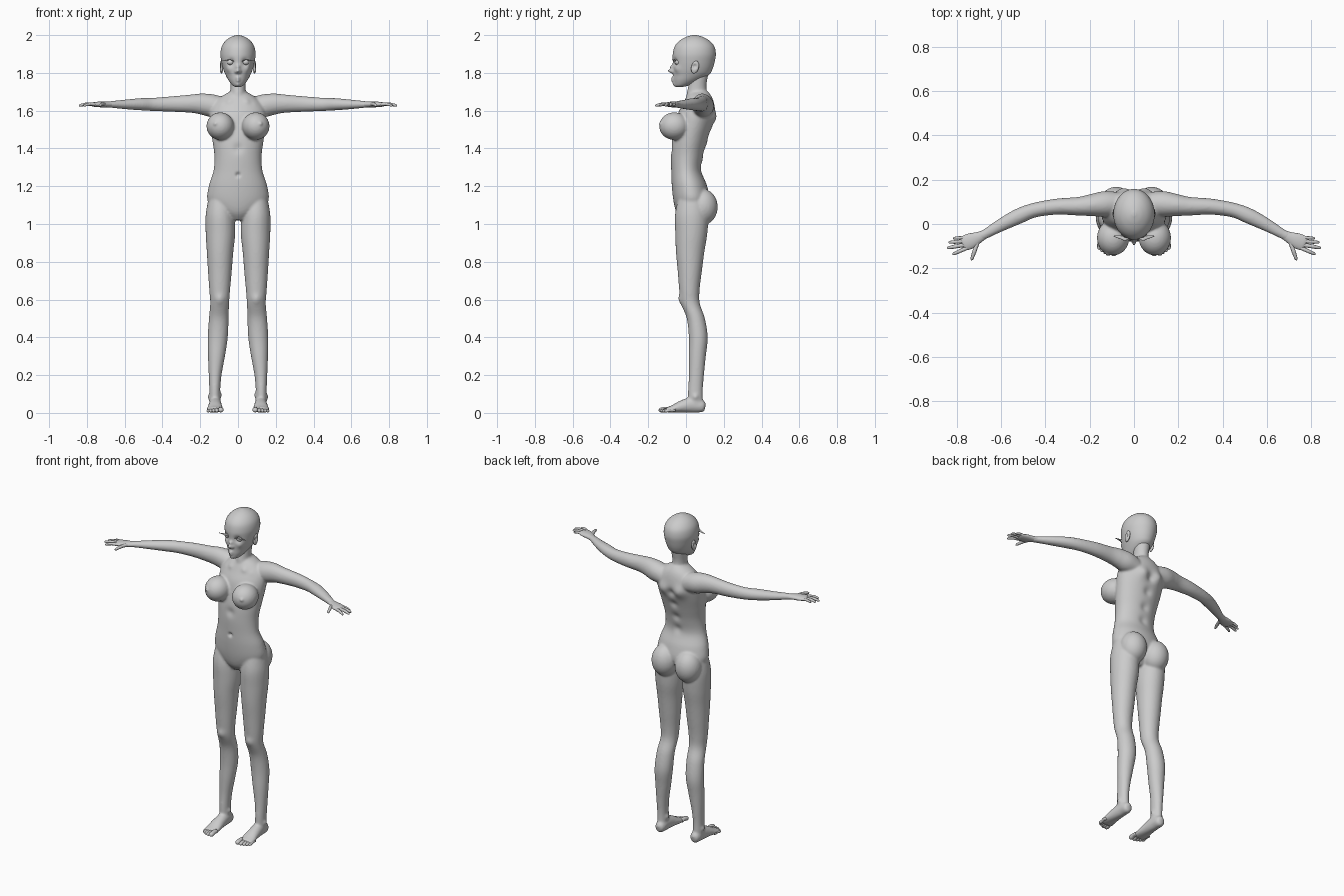
import bpy, bmesh, math
from mathutils import Vector, Matrix

Z = Vector((0, 0, 1))


def spline(rows, steps):
    # Catmull-Rom through all row values (position and radii together)
    out, n = [], len(rows)
    for i in range(n - 1):
        p = [rows[max(i - 1, 0)], rows[i], rows[i + 1], rows[min(i + 2, n - 1)]]
        for k in range(steps):
            t = k / steps
            out.append([0.5 * (2 * b + (c - a) * t + (2 * a - 5 * b + 4 * c - d) * t * t
                               + (3 * b - a - 3 * c + d) * t ** 3) for a, b, c, d in zip(*p)])
    return out + [list(rows[-1])]


def loft(bm, rows, upright=True, sides=(1,), segs=32, steps=5):
    # rows: x, y, z, half width, half depth; upright rings are horizontal
    pts = spline(rows, steps)
    for s in sides:
        rings = []
        for i, (x, y, z, a, b) in enumerate(pts):
            if upright:
                u, v = Vector((1, 0, 0)), Vector((0, 1, 0))
            else:
                d = Vector(pts[min(i + 1, len(pts) - 1)][:3]) - Vector(pts[max(i - 1, 0)][:3])
                u = d.cross(Z).normalized()
                v = u.cross(d).normalized()
            ring = []
            for k in range(segs):
                t = 2 * math.pi * k / segs
                p = Vector((x, y, z)) + u * a * math.cos(t) + v * b * math.sin(t)
                ring.append(bm.verts.new((s * p.x, p.y, p.z)))
            rings.append(ring)
        for r, q in zip(rings, rings[1:]):
            for k in range(segs):
                j = (k + 1) % segs
                bm.faces.new((r[k], r[j], q[j], q[k]))
        bm.faces.new(rings[0])
        bm.faces.new(rings[-1])


def column(table):
    # z, half width, front y, back y  ->  loft rows
    return [(0, (f + b) / 2, z, w, (b - f) / 2) for z, w, f, b in table]


def ball(bm, c, r, sides=(1, -1), tilt=0):
    for s in sides:
        m = (Matrix.Translation((s * c[0], c[1], c[2])) @ Matrix.Rotation(tilt, 4, 'X')
             @ Matrix.Diagonal((*r, 1)))
        bmesh.ops.create_uvsphere(bm, u_segments=28, v_segments=18, radius=1, matrix=m)


def sculpt(obj, dabs):
    # soft push: centre, radius, offset, mirrored over x
    for c, r, off in dabs:
        for s in ((1, -1) if c[0] else (1,)):
            centre = Vector((s * c[0], c[1], c[2]))
            push = Vector((s * off[0], off[1], off[2]))
            for v in obj.data.vertices:
                q = (v.co - centre).length_squared / (r * r)
                if q < 8:
                    v.co += push * math.exp(-q)


def finish(name, bm):
    bmesh.ops.recalc_face_normals(bm, faces=bm.faces)
    me = bpy.data.meshes.new(name)
    bm.to_mesh(me)
    bm.free()
    ob = bpy.data.objects.new(name, me)
    bpy.context.collection.objects.link(ob)
    for p in me.polygons:
        p.use_smooth = True
    return ob


BOTH = (1, -1)

# torso and neck
bm = bmesh.new()
loft(bm, column([(1.02, .04, -.02, .06), (1.06, .10, -.05, .09), (1.12, .16, -.066, .125),
                 (1.2, .155, -.075, .112), (1.28, .13, -.078, .083), (1.36, .125, -.08, .093),
                 (1.44, .135, -.075, .115), (1.52, .145, -.06, .14), (1.58, .148, -.045, .153),
                 (1.63, .135, -.02, .15), (1.67, .095, .0, .138), (1.70, .045, .018, .118)]), segs=48)
loft(bm, column([(1.62, .05, .0, .13), (1.68, .042, .002, .115), (1.73, .04, .012, .108),
                 (1.80, .045, .02, .12)]))
# chest and hips
ball(bm, (.094, -.062, 1.518), (.073, .08, .073))
ball(bm, (.08, .088, 1.09), (.078, .08, .095))
# legs
loft(bm, [(.095, .03, 1.14, .06, .07), (.095, .03, 1.05, .076, .088), (.093, .028, .95, .078, .085),
          (.095, .022, .85, .07, .075), (.096, .02, .75, .063, .064), (.097, .018, .65, .055, .054),
          (.097, .023, .58, .05, .05), (.102, .052, .5, .052, .048), (.107, .065, .4, .053, .05),
          (.114, .06, .3, .045, .045), (.121, .055, .2, .034, .04), (.123, .05, .12, .029, .039),
          (.122, .05, .05, .03, .04)], sides=BOTH)
# feet
loft(bm, [(.12, .102, .03, .012, .018), (.12, .088, .033, .028, .031), (.12, .04, .043, .032, .042),
          (.121, -.02, .034, .037, .033), (.122, -.07, .021, .043, .02), (.122, -.105, .015, .041, .013)],
     upright=False, sides=BOTH)
# arms
loft(bm, [(.06, .09, 1.615, .05, .05), (.13, .09, 1.625, .058, .06), (.19, .085, 1.635, .05, .056),
          (.25, .08, 1.637, .042, .048), (.35, .078, 1.635, .036, .041), (.45, .062, 1.633, .033, .035),
          (.52, .035, 1.634, .035, .032), (.6, -.005, 1.633, .029, .025), (.67, -.045, 1.633, .022, .018),
          (.70, -.058, 1.632, .022, .016)], upright=False, sides=BOTH)
body = finish("body", bm)

# fuse the body parts into one smooth skin
rm = body.modifiers.new("fuse", 'REMESH')
rm.mode = 'VOXEL'
rm.voxel_size = .0065
rm.use_smooth_shade = True
sm = body.modifiers.new("soften", 'SMOOTH')
sm.factor = .5
sm.iterations = 6
bpy.context.view_layer.objects.active = body
body.select_set(True)
bpy.ops.object.convert(target='MESH')
sculpt(body, [((.06, .155, 1.56), .04, (0, .018, 0)),      # shoulder blades
              ((0, .15, 1.55), .025, (0, -.012, 0)), ((0, .125, 1.47), .025, (0, -.01, 0)),
              ((0, .1, 1.38), .025, (0, -.009, 0)), ((0, .085, 1.3), .025, (0, -.008, 0)),
              ((0, -.078, 1.26), .011, (0, .014, 0)),      # navel
              ((0, -.08, 1.40), .025, (0, .008, 0)),       # midline
              ((.05, -.012, 1.655), .018, (0, -.008, 0)),  # collar bones
              ((.1, -.01, 1.648), .018, (0, -.008, 0)),
              ((.097, -.03, .6), .025, (0, -.008, 0)),     # kneecaps
              ((.153, .05, .085), .014, (.008, 0, 0)),     # ankle bones
              ((.094, .05, .095), .014, (-.008, 0, 0)),
              ((.122, -.138, 1.533), .010, (.002, -.010, 0))])

# head with sculpted face
bm = bmesh.new()
loft(bm, column([(1.725, .012, -.05, -.02), (1.735, .03, -.06, .02), (1.76, .05, -.066, .075),
                 (1.79, .066, -.067, .122), (1.82, .078, -.068, .14), (1.86, .088, -.07, .152),
                 (1.90, .093, -.07, .158), (1.94, .086, -.06, .15), (1.97, .066, -.035, .125),
                 (1.99, .038, 0, .09), (2.0, .008, .035, .055)]), segs=112, steps=8)
head = finish("head", bm)
sculpt(head, [((0, -.07, 1.811), .012, (0, -.03, 0)), ((0, -.07, 1.832), .011, (0, -.014, 0)),
              ((.011, -.07, 1.806), .008, (0, -.008, 0)), ((.038, -.062, 1.856), .018, (0, .014, 0)),
              ((0, -.068, 1.771), .011, (0, -.010, 0)), ((0, -.066, 1.758), .010, (0, -.009, 0)),
              ((0, -.068, 1.7645), .006, (0, .006, 0)), ((0, -.06, 1.738), .014, (0, -.008, 0)),
              ((.05, -.045, 1.82), .02, (.003, -.006, 0))])

# eyes, lashes and ears
bm = bmesh.new()
ball(bm, (.04, -.042, 1.856), (.019, .018, .015))
finish("eyes", bm)
bm = bmesh.new()
loft(bm, [(.022, -.062, 1.862, .004, .001), (.04, -.068, 1.869, .007, .0015),
          (.06, -.06, 1.867, .008, .0015), (.092, -.055, 1.862, .002, .0008)],
     upright=False, sides=BOTH, segs=10)
finish("eyelashes", bm)
bm = bmesh.new()
ball(bm, (.088, .048, 1.83), (.01, .02, .034), tilt=-.25)
ears = finish("ears", bm)
sculpt(ears, [((.1, .046, 1.835), .011, (-.012, 0, 0))])

# hands: palm, four fingers and thumb
bm = bmesh.new()
loft(bm, [(.665, -.042, 1.633, .019, .014), (.695, -.058, 1.633, .024, .015),
          (.73, -.074, 1.633, .034, .015), (.762, -.086, 1.633, .034, .012),
          (.774, -.091, 1.633, .026, .007)], upright=False, sides=BOTH)
for bx, by, tx, ty, r in [(.762, -.061, .816, -.064, .0075), (.77, -.078, .836, -.083, .0085),
                          (.768, -.095, .842, -.108, .009), (.757, -.11, .818, -.137, .0085),
                          (.705, -.082, .733, -.163, .0095)]:
    finger = [(bx + (tx - bx) * t, by + (ty - by) * t, 1.633 + .005 * math.sin(3 * t) - .008 * t, r * k, r * k)
              for t, k in ((-.15, 1), (.1, 1.05), (.4, .95), (.5, 1), (.75, .85), (.93, .7), (1, .25))]
    loft(bm, finger, upright=False, sides=BOTH, segs=12, steps=3)
finish("hands", bm)

# toes, big toe on the inner side
bm = bmesh.new()
for x, tip, r in [(.091, -.145, .0145), (.112, -.142, .011), (.129, -.136, .010),
                  (.144, -.127, .0095), (.157, -.116, .009)]:
    toe = [(x, tip + d, r * .95 + .001 + h, r * k, r * k * .9)
           for d, h, k in ((.06, .004, .9), (.035, .005, .9), (.015, .001, 1), (.004, 0, .75), (0, 0, .25))]
    loft(bm, toe, upright=False, sides=BOTH, segs=14, steps=3)
finish("toes", bm)
